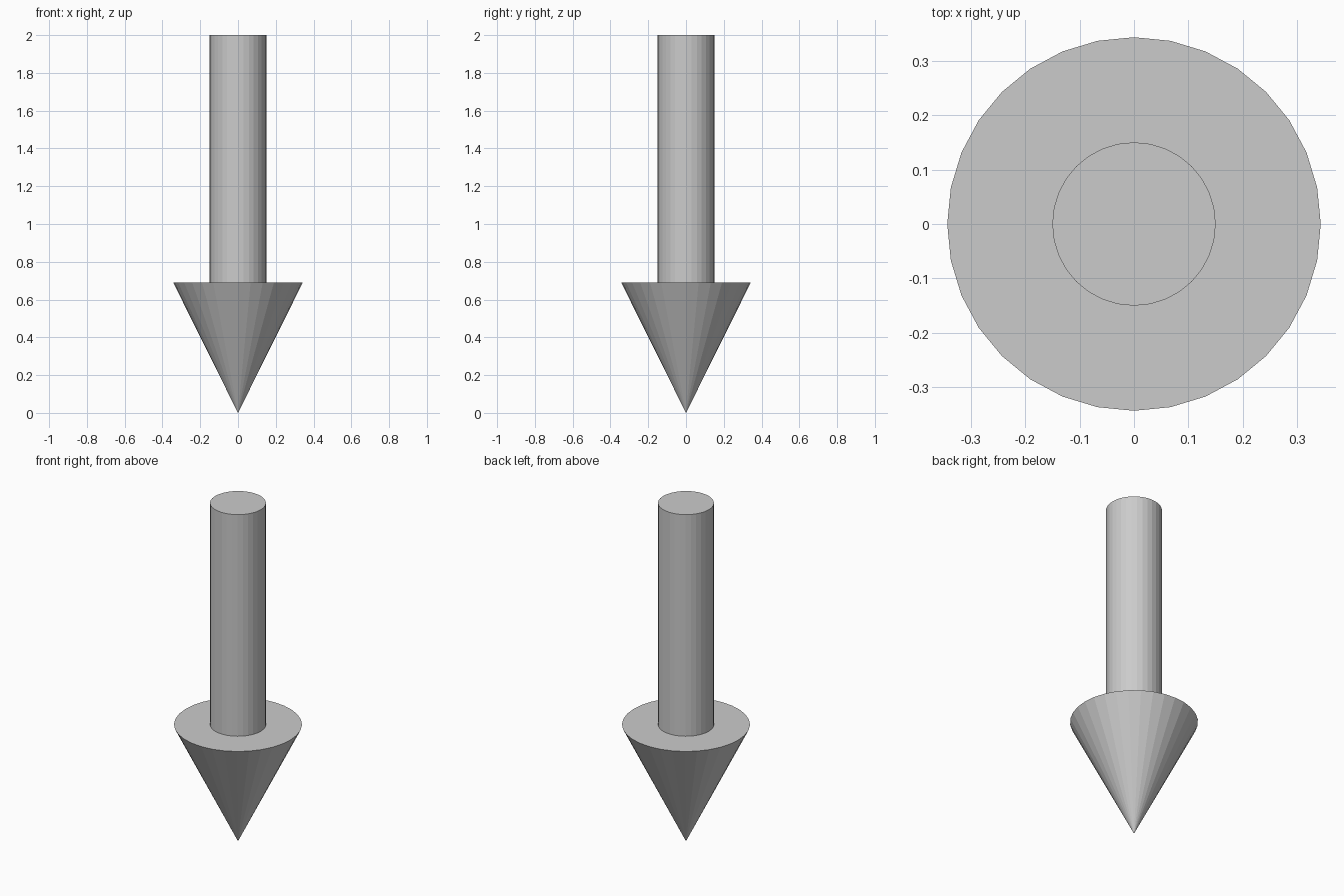
import bpy

if "Cube" in bpy.data.objects:
    bpy.data.objects.remove(bpy.data.objects["Cube"])

SIDES = 32
HEAD_R, SHAFT_R = 0.343, 0.15
HEAD_TOP, TOP = 0.69, 2.0

# Arrow head: flat-shaded cone with its point on the ground
bpy.ops.mesh.primitive_cone_add(vertices=SIDES, radius1=0, radius2=HEAD_R,
                                depth=HEAD_TOP, location=(0, 0, HEAD_TOP / 2))
bpy.context.object.name = "arrow_head"

# Shaft: cylinder standing on the head's flat base
bpy.ops.mesh.primitive_cylinder_add(vertices=SIDES, radius=SHAFT_R,
                                    depth=TOP - HEAD_TOP,
                                    location=(0, 0, (TOP + HEAD_TOP) / 2))
bpy.context.object.name = "arrow_shaft"
